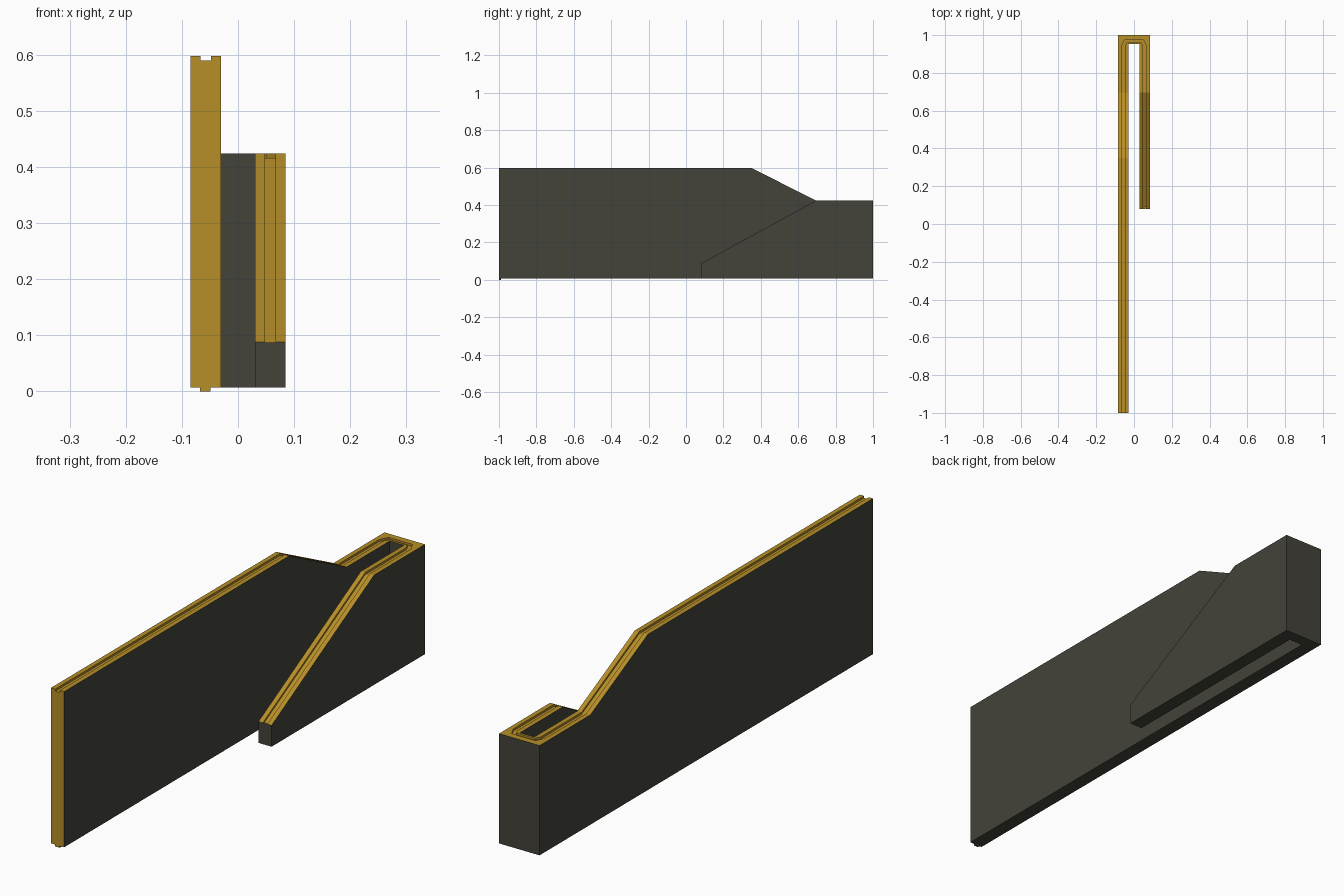
import bpy
import bmesh

if "Cube" in bpy.data.objects:
    bpy.data.objects.remove(bpy.data.objects["Cube"])

BASE, DEPTH = 0.007, 0.008


def material(name, rgb):
    m = bpy.data.materials.new(name)
    m.diffuse_color = (*rgb, 1)
    m.use_nodes = True
    m.node_tree.nodes["Principled BSDF"].inputs["Base Color"].default_value = m.diffuse_color
    return m


dark = material("dark grey", (0.056, 0.055, 0.042))
gold = material("gold", (0.47, 0.275, 0.022))


def finish(bm, name):
    bmesh.ops.recalc_face_normals(bm, faces=bm.faces)
    me = bpy.data.meshes.new(name)
    bm.to_mesh(me)
    bm.free()
    ob = bpy.data.objects.new(name, me)
    bpy.context.collection.objects.link(ob)
    me.materials.append(dark)
    me.materials.append(gold)


def leg(side, y, top, depth=DEPTH):
    """Straight station: outer edge, groove edges, inner edge."""
    pts = [(side * x, y) for x in (0.085, 0.067, 0.048, 0.03)]
    return pts, top, depth


def turn(side):
    """Two stations around one back corner, groove corner chamfered."""
    start = leg(side, 0.94, 0.424)
    corner = [(side * x, y) for x, y in
              ((0.085, 1.0), (0.05, 0.975), (0.038, 0.962), (0.03, 0.953))]
    return [start, (corner, 0.424, DEPTH)]


# U-shaped wall, lofted along its length with a groove in the top edge
stations = [leg(-1, -1, 0.598), leg(-1, 0.35, 0.598), leg(-1, 0.695, 0.424)]
stations += turn(-1) + turn(1)[::-1]
stations += [leg(1, 0.695, 0.424), leg(1, 0.09, 0.0934), leg(1, 0.08, 0.088, 0.0005)]

bm = bmesh.new()
rings = []
for (o, go, gi, i), top, depth in stations:
    section = [(o, BASE), (o, top), (go, top), (go, top - depth),
               (gi, top - depth), (gi, top), (i, top), (i, BASE)]
    rings.append([bm.verts.new((p[0], p[1], z)) for p, z in section])
for a, b in zip(rings, rings[1:]):
    for j in range(8):
        k = (j + 1) % 8
        f = bm.faces.new((a[j], a[k], b[k], b[j]))
        f.material_index = 1 if 1 <= j <= 5 else 0   # gold top edge
bm.faces.new(rings[0]).material_index = 1            # gold front end
bm.faces.new(rings[-1]).material_index = 0
finish(bm, "wall")

# Small tongue under the front end
bm = bmesh.new()
bmesh.ops.create_cube(bm, size=1)
for v in bm.verts:
    v.co = (-0.0585 + v.co.x * 0.019, -0.995 + v.co.y * 0.01, 0.004 + v.co.z * 0.008)
bm.normal_update()
for f in bm.faces:
    f.material_index = 1 if f.normal.y < -0.5 else 0
finish(bm, "tongue")
